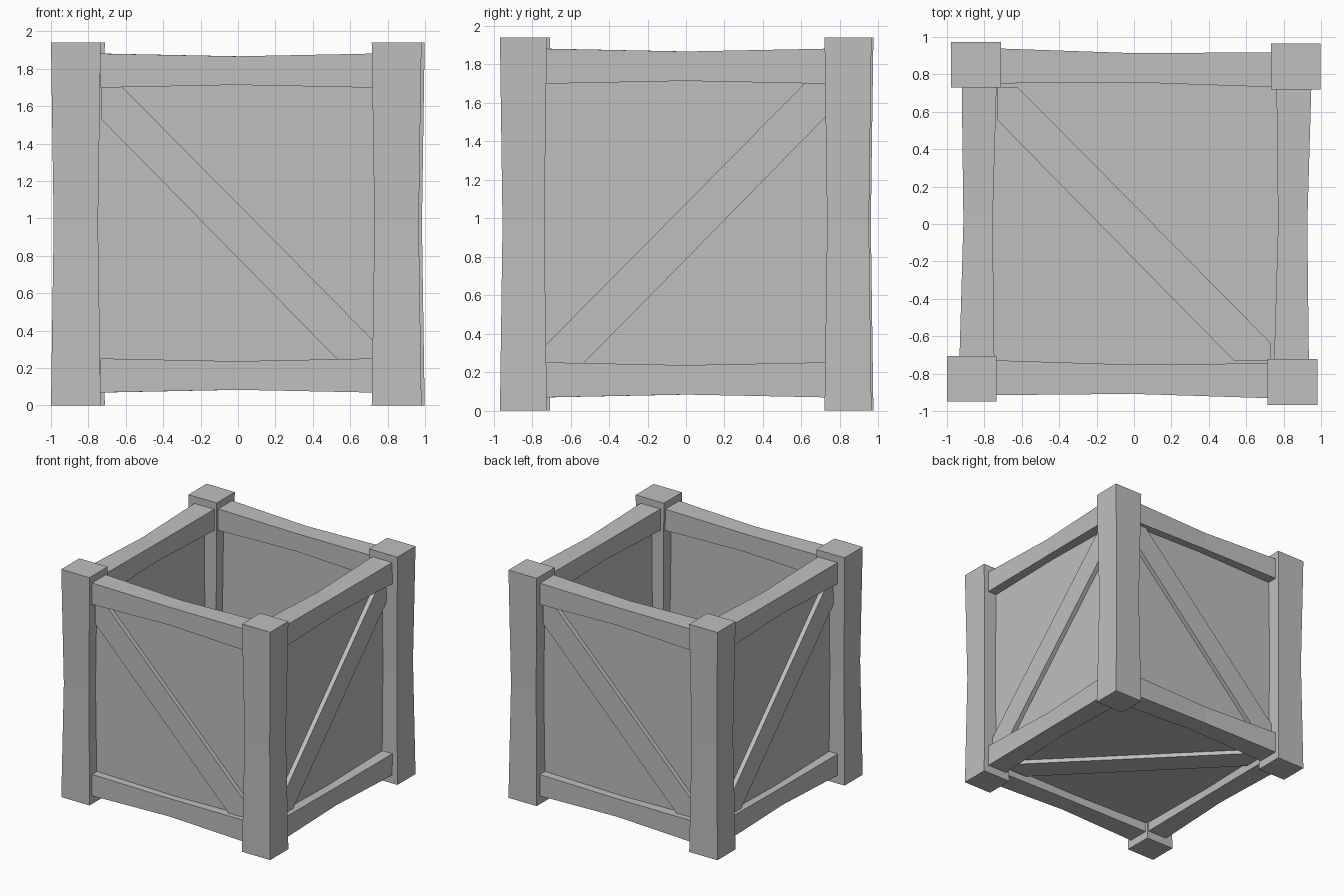
import bpy
import bmesh
from mathutils import Matrix, Vector

cube = bpy.data.objects.get("Cube")
if cube:
    bpy.data.objects.remove(cube)

grey = bpy.data.materials.new("crate_grey")
grey.use_nodes = True
colour = (0.52, 0.52, 0.52, 1)
grey.diffuse_color = colour
grey.node_tree.nodes["Principled BSDF"].inputs["Base Color"].default_value = colour


def add_object(name, bm):
    bmesh.ops.recalc_face_normals(bm, faces=bm.faces)
    mesh = bpy.data.meshes.new(name)
    bm.to_mesh(mesh)
    bm.free()
    mesh.materials.append(grey)
    obj = bpy.data.objects.new(name, mesh)
    bpy.context.collection.objects.link(obj)
    return obj


def pinched_beam(name, start, end, side_a, side_b, pinch):
    """Square timber from start to end, slimmer at its middle."""
    start, end, a, b = (Vector(v) for v in (start, end, side_a, side_b))
    bm = bmesh.new()
    rings = []
    for t, scale in ((0, 1), (0.5, pinch), (1, 1)):
        centre = start.lerp(end, t)
        rings.append([bm.verts.new(centre + (a * i + b * j) * scale)
                      for i, j in ((-1, -1), (1, -1), (1, 1), (-1, 1))])
    for low, high in zip(rings, rings[1:]):
        for i in range(4):
            k = (i + 1) % 4
            bm.faces.new((low[i], low[k], high[k], high[i]))
    bm.faces.new(rings[0])
    bm.faces.new(rings[-1])
    return add_object(name, bm)


def box(name, centre, size):
    bm = bmesh.new()
    bmesh.ops.create_cube(bm, size=1)
    bm.transform(Matrix.Translation(centre) @ Matrix.Diagonal((*size, 1)))
    return add_object(name, bm)


def brace(name, matrix):
    """Diagonal board with its ends cut square to the frame."""
    outline = [(-1, 0.76), (-1, 1), (-0.85, 1), (1, -0.87), (1, -1), (0.73, -1)]
    bm = bmesh.new()
    face = bm.faces.new([bm.verts.new((x, y, -0.045)) for x, y in outline])
    extruded = bmesh.ops.extrude_face_region(bm, geom=[face])
    moved = [v for v in extruded["geom"] if isinstance(v, bmesh.types.BMVert)]
    bmesh.ops.translate(bm, verts=moved, vec=(0, 0, 0.09))
    bm.transform(matrix)
    return add_object(name, bm)


# Corner posts
posts = {
    "front_left": (0.848, -0.845), "front_right": (-0.867, -0.828),
    "back_left": (0.865, 0.842), "back_right": (-0.845, 0.852),
}
for label, (x, y) in posts.items():
    pinched_beam(label + "_post", (x, y, 0), (x, y, 1.94),
                 (0.133, 0, 0), (0, 0.122, 0), 0.89)

# Top and bottom rails
rails = {
    "front": ((-0.735, -0.822), (0.72, -0.838)),
    "back": ((-0.715, 0.845), (0.735, 0.825)),
    "left": ((0.842, -0.73), (0.855, 0.725)),
    "right": ((-0.84, -0.71), (-0.828, 0.735)),
}
for label, (start, end) in rails.items():
    across = (0, 0.093, 0) if label in ("front", "back") else (0.093, 0, 0)
    for level, z in (("bottom", 0.16), ("top", 1.79)):
        pinched_beam(f"{label}_{level}_rail", (*start, z), (*end, z),
                     across, (0, 0, 0.091), 0.84)

# Wall panels and floor
for label, s in (("front", -1), ("back", 1)):
    box(label + "_panel", (0, s * 0.838, 0.975), (1.66, 0.02, 1.63))
for label, s in (("left", 1), ("right", -1)):
    box(label + "_panel", (s * 0.842, 0, 0.975), (0.02, 1.66, 1.63))
box("floor_panel", (0, 0, 0.16), (1.66, 1.66, 0.02))

# Diagonal braces: front and left are mirror images, the others are half turns
size = Matrix.Diagonal((0.73, 0.73, 1, 1))
upright = Matrix(((1, 0, 0, 0), (0, 0, 1, -0.84), (0, 1, 0, 0.975), (0, 0, 0, 1)))
sideways = Matrix(((0, 0, 1, 0.845), (-1, 0, 0, 0), (0, 1, 0, 0.975), (0, 0, 0, 1)))
half_turn = Matrix.Diagonal((-1, -1, 1, 1))
brace("front_brace", upright @ size)
brace("back_brace", half_turn @ upright @ size)
brace("left_brace", sideways @ size)
brace("right_brace", half_turn @ sideways @ size)
brace("floor_brace", Matrix.Translation((0, 0, 0.16)) @ size)
